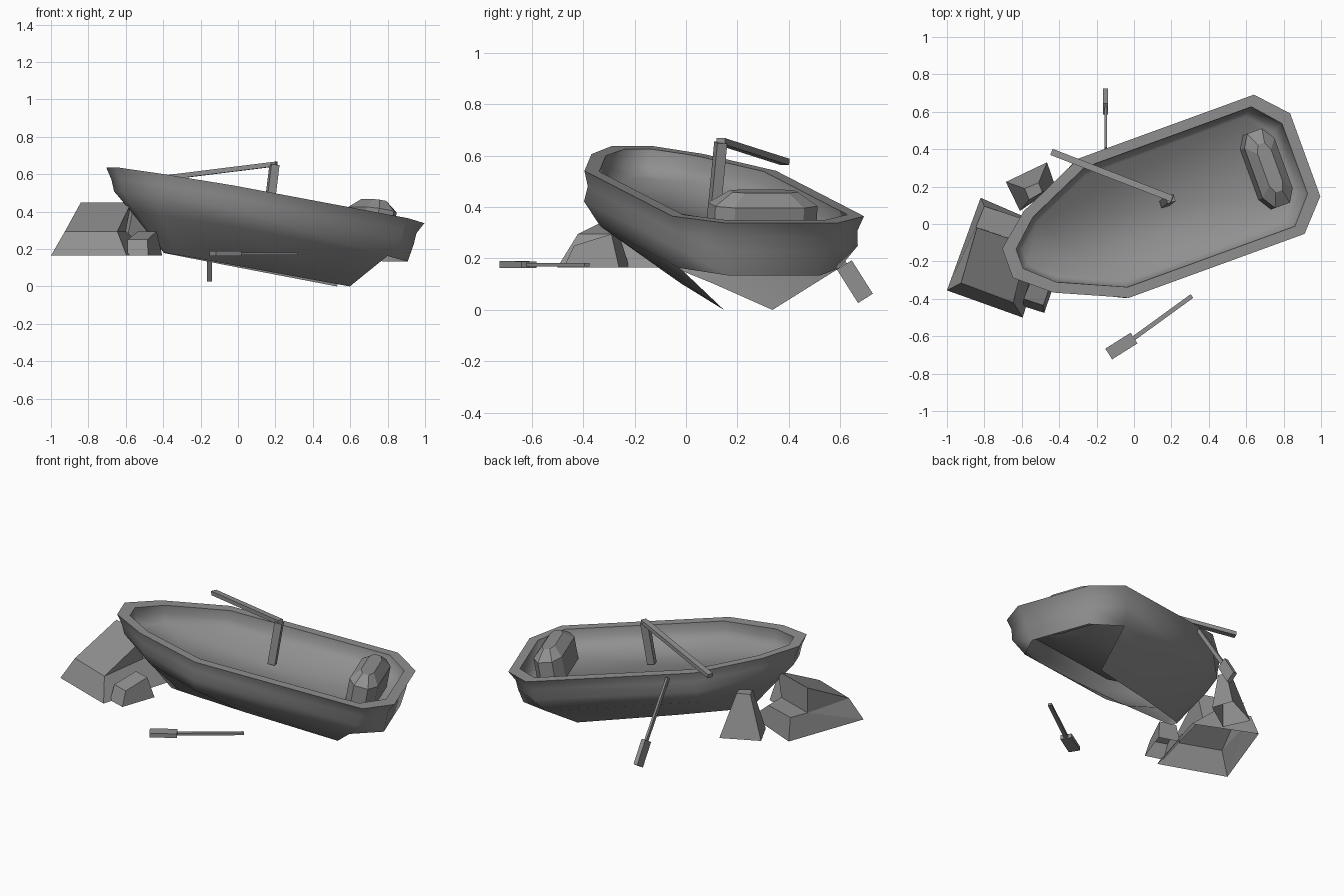
import bpy, bmesh
from math import radians
from mathutils import Vector, Matrix

if "Cube" in bpy.data.objects:
    bpy.data.objects.remove(bpy.data.objects["Cube"])

# boat frame: yawed and pitched, origin on the rim plane
BOAT = (Matrix.Translation((-0.010, 0.033, 0.512)) @ Matrix.Rotation(radians(20), 4, 'Z')
        @ Matrix.Rotation(radians(10), 4, 'Y'))
GREY = bpy.data.materials.new("dark_grey")
GREY.diffuse_color = (0.28, 0.28, 0.28, 1)
GREY.use_nodes = True
GREY.node_tree.nodes["Principled BSDF"].inputs["Base Color"].default_value = GREY.diffuse_color


def make(name, verts, faces, mat=None, smooth=None):
    bm = bmesh.new()
    vs = [bm.verts.new(v) for v in verts]
    for f in faces:
        bm.faces.new([vs[i] for i in f])
    bmesh.ops.recalc_face_normals(bm, faces=bm.faces)
    if mat:
        bm.transform(mat)
    me = bpy.data.meshes.new(name)
    bm.to_mesh(me)
    bm.free()
    me.materials.append(GREY)
    ob = bpy.data.objects.new(name, me)
    bpy.context.collection.objects.link(ob)
    if smooth:
        bpy.context.view_layer.objects.active = ob
        ob.select_set(True)
        bpy.ops.object.shade_smooth_by_angle(angle=radians(smooth))
        ob.select_set(False)
    return ob


def ring(half, c):
    """Mirror a half outline (stern to bow) into a closed ring at height c."""
    return [(a, b, c) for a, b in half] + [(a, -b, c) for a, b in reversed(half)]


def loft(rings, caps=(False, False)):
    n = len(rings[0])
    verts = [v for r in rings for v in r]
    faces = [(k*n + i, k*n + (i+1) % n, (k+1)*n + (i+1) % n, (k+1)*n + i)
             for k in range(len(rings) - 1) for i in range(n)]
    if caps[0]:
        faces.append(tuple(range(n)))
    if caps[1]:
        faces.append(tuple(range(len(verts) - n, len(verts))))
    return verts, faces


def bar(name, p, q, width, thick, side):
    """Square bar from p to q; width is measured along side."""
    p, q = Vector(p), Vector(q)
    d = (q - p).normalized()
    s = Vector(side)
    s = (s - d * s.dot(d)).normalized()
    u = d.cross(s)
    sec = [s*x*width/2 + u*y*thick/2 for x, y in ((1, 1), (-1, 1), (-1, -1), (1, -1))]
    return make(name, *loft([[p + o for o in sec], [q + o for o in sec]], (True, True)))


# hull shell: shallow inner floor, inner wall, rim, outer side, chine and keel edges
hull = [
    ring([(.90, .17), (.785, .30), (-.14, .30), (-.475, .155), (-.60, .045)], -.10),
    ring([(.935, .195), (.81, .335), (-.15, .335), (-.50, .18), (-.645, .053)], -.05),
    ring([(.94, .20), (.815, .34), (-.15, .34), (-.505, .185), (-.65, .055)], 0),
    ring([(1.0, .236), (.85, .396), (-.165, .396), (-.54, .232), (-.72, .083)], 0),
    ring([(.97, .222), (.835, .378), (-.16, .38), (-.525, .22), (-.683, .073)], -.06),
    ring([(.967, .218), (.83, .385), (-.16, .392), (-.515, .215), (-.66, .065)], -.12),
    ring([(.96, .187), (.79, .33), (-.14, .325), (-.46, .16), (-.55, .04)], -.215),
    ring([(.70, .11), (.69, .10), (.10, .066), (-.28, .03), (-.34, .02)], -.398)]
verts, faces = loft(hull, (True, False))
# the bottom and the underside of the stern stay open
faces = [f for k, f in enumerate(faces) if k not in (60, 68, 69)]
make("hull", verts, faces, BOAT, 60)

# chamfered box in the stern
plan = [(.086, .14), (.04, .212), (-.045, .212), (-.086, .145)]
plan = plan + [(-x, -y) for x, y in plan]
box = [[(.782 + x*k, y*m, c) for x, y in plan]
       for k, m, c in ((1, 1, -.11), (1, 1, .035), (.45, .64, .086))]
make("stern_box", *loft(box, (True, True)), BOAT)

# broken mast: post and hanging spar
bar("mast_post", (.163, .11, .39), (.195, .135, .65), .045, .04, (1, 0.3, 0))
bar("fallen_spar", (-.44, .385, .575), (.205, .135, .655), .035, .025, (.36, .93, 0))

# two oars: (shaft end, neck, blade end, blade width direction)
oars = {"front_oar": ((.31, -.385, .175), (0, -.61, .176), (-.135, -.695, .177), (.56, -.83, 0)),
        "rear_oar": ((-.152, .40, .49), (-.152, .615, .175), (-.152, .697, .045), (0, .83, .56))}
for name, (a, b, c, side) in oars.items():
    bar(name + "_shaft", a, b, .024, .014, side)
    bar(name + "_blade", b, c, .068, .026, side)

# large rock: sloping front up to a ridge, lower step behind, open underneath
G, H, T = .165, .295, .45
make("large_rock",
     [(-1.0, -.355, G), (-.595, -.50, G), (-.45, -.02, G), (-.82, .14, G),
      (-.925, -.315, H), (-.645, -.42, H), (-.57, -.11, T), (-.84, -.02, T),
      (-.80, .095, H), (-.60, .03, H), (-.60, -.10, H), (-.845, -.015, H)],
     [(0, 1, 5, 4), (4, 5, 6, 7), (7, 6, 10, 11), (11, 10, 9, 8), (8, 9, 2, 3),
      (0, 4, 11), (4, 7, 11), (0, 11, 8, 3), (1, 2, 10, 5), (5, 10, 6), (10, 2, 9)])


def rock(name, base, top):
    """Tapered four-sided rock, open underneath."""
    make(name, *loft([[(x, y, G) for x, y in base], top], (False, True)))


# smaller rocks beside the bow
rock("small_rock", [(-.59, -.44), (-.48, -.475), (-.405, -.26), (-.53, -.22)],
     [(-.59, -.40, .25), (-.485, -.435, .25), (-.435, -.29, .295), (-.535, -.26, .295)])
rock("tall_rock", [(-.685, .225), (-.61, .07), (-.42, .20), (-.465, .33)],
     [(-.585, .19, .42), (-.56, .13, .42), (-.49, .17, .42), (-.51, .22, .42)])
